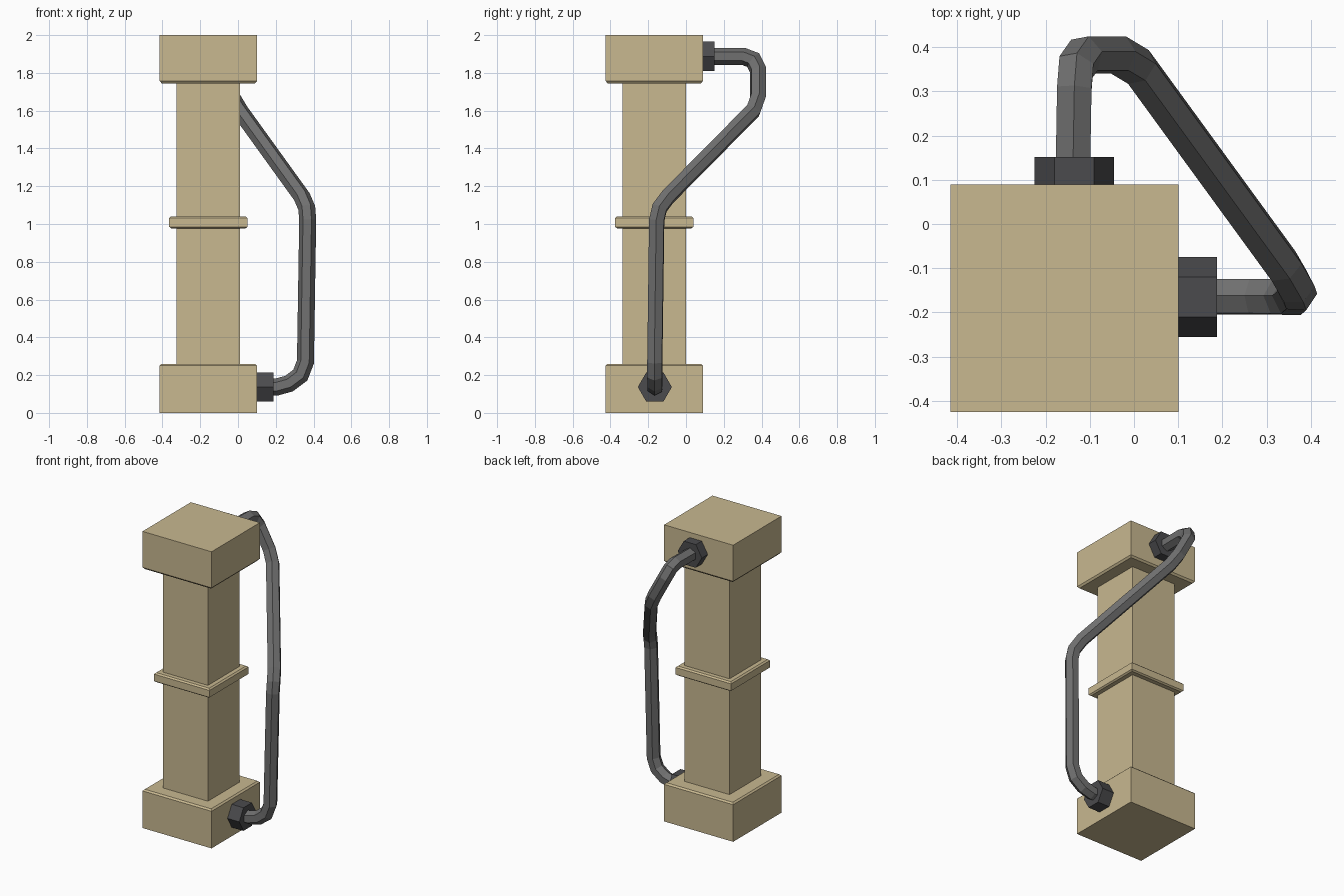
import bpy, bmesh, math
from mathutils import Vector, Matrix

if "Cube" in bpy.data.objects:
    bpy.data.objects.remove(bpy.data.objects["Cube"])


def material(name, rgb):
    m = bpy.data.materials.new(name)
    m.diffuse_color = (*rgb, 1)
    m.use_nodes = True
    m.node_tree.nodes["Principled BSDF"].inputs["Base Color"].default_value = m.diffuse_color
    return m


STONE = material("tan", (0.58, 0.48, 0.28))
PIPE = material("pipe_grey", (0.16, 0.16, 0.16))
NUT = material("dark_grey", (0.07, 0.07, 0.075))


def loft(name, rings, mat):
    """Skin a list of equal-length vertex rings and cap both ends."""
    bm = bmesh.new()
    loops = [[bm.verts.new(p) for p in ring] for ring in rings]
    n = len(loops[0])
    for a, b in zip(loops, loops[1:]):
        for i in range(n):
            j = (i + 1) % n
            bm.faces.new((a[i], a[j], b[j], b[i]))
    bm.faces.new(loops[0][::-1])
    bm.faces.new(loops[-1])
    bmesh.ops.recalc_face_normals(bm, faces=bm.faces)
    me = bpy.data.meshes.new(name)
    bm.to_mesh(me)
    bm.free()
    me.materials.append(mat)
    ob = bpy.data.objects.new(name, me)
    bpy.context.collection.objects.link(ob)
    return ob


CX, CY = -0.157, -0.168


def square_stack(name, profile):
    """Square section following (z, half width) steps about the column axis."""
    corners = ((-1, -1), (1, -1), (1, 1), (-1, 1))
    loft(name, [[(CX + sx * h, CY + sy * h, z) for sx, sy in corners]
                for z, h in profile], STONE)


def sweep(name, path, radius, up, mat, sides=6):
    """Mitred hexagonal tube along a path, without twisting."""
    pts = [Vector(p) for p in path]
    dirs = [(b - a).normalized() for a, b in zip(pts, pts[1:])]
    u = Vector(up)
    u = (u - dirs[0] * u.dot(dirs[0])).normalized()
    rings = []
    for k, p in enumerate(pts):
        d0 = dirs[max(k - 1, 0)]
        d1 = dirs[min(k, len(dirs) - 1)]
        v = d0.cross(u)
        mitre = (d0 + d1).normalized()
        ring = []
        for i in range(sides):
            t = math.tau * i / sides
            o = (u * math.cos(t) + v * math.sin(t)) * radius
            ring.append(p + o - d0 * (o.dot(mitre) / d0.dot(mitre)))
        rings.append(ring)
        u = d0.rotation_difference(d1) @ u
    loft(name, rings, mat)


# Column: chamfered end blocks, shaft and middle band
square_stack("base_block", [(0, 0.2575), (0.25, 0.2575), (0.26, 0.247)])
square_stack("top_block", [(1.745, 0.247), (1.757, 0.2575), (2.0, 0.2575)])
square_stack("shaft", [(0.25, 0.168), (1.755, 0.168)])
square_stack("middle_band", [(0.977, 0.197), (0.985, 0.207),
                             (1.032, 0.207), (1.041, 0.197)])

# Hexagonal nuts where the pipe enters the blocks
sweep("lower_nut", [(0.09, -0.165, 0.137), (0.188, -0.165, 0.137)],
      0.09, (0, 1, 0), NUT)
sweep("upper_nut", [(-0.135, 0.08, 1.887), (-0.135, 0.152, 1.887)],
      0.09, (1, 0, 0), NUT)

# Bent pipe wrapping round the column corner
sweep("bent_pipe", [
    (-0.138, 0.13, 1.887), (-0.135, 0.305, 1.887), (-0.131, 0.355, 1.868),
    (-0.112, 0.382, 1.815), (-0.035, 0.382, 1.675), (0.01, 0.355, 1.60),
    (0.338, -0.095, 1.145), (0.364, -0.14, 1.085), (0.369, -0.155, 1.02),
    (0.357, -0.165, 0.27), (0.33, -0.165, 0.20), (0.27, -0.164, 0.155),
    (0.205, -0.164, 0.137), (0.16, -0.164, 0.137)],
    0.045, (0, 0, 1), PIPE)
